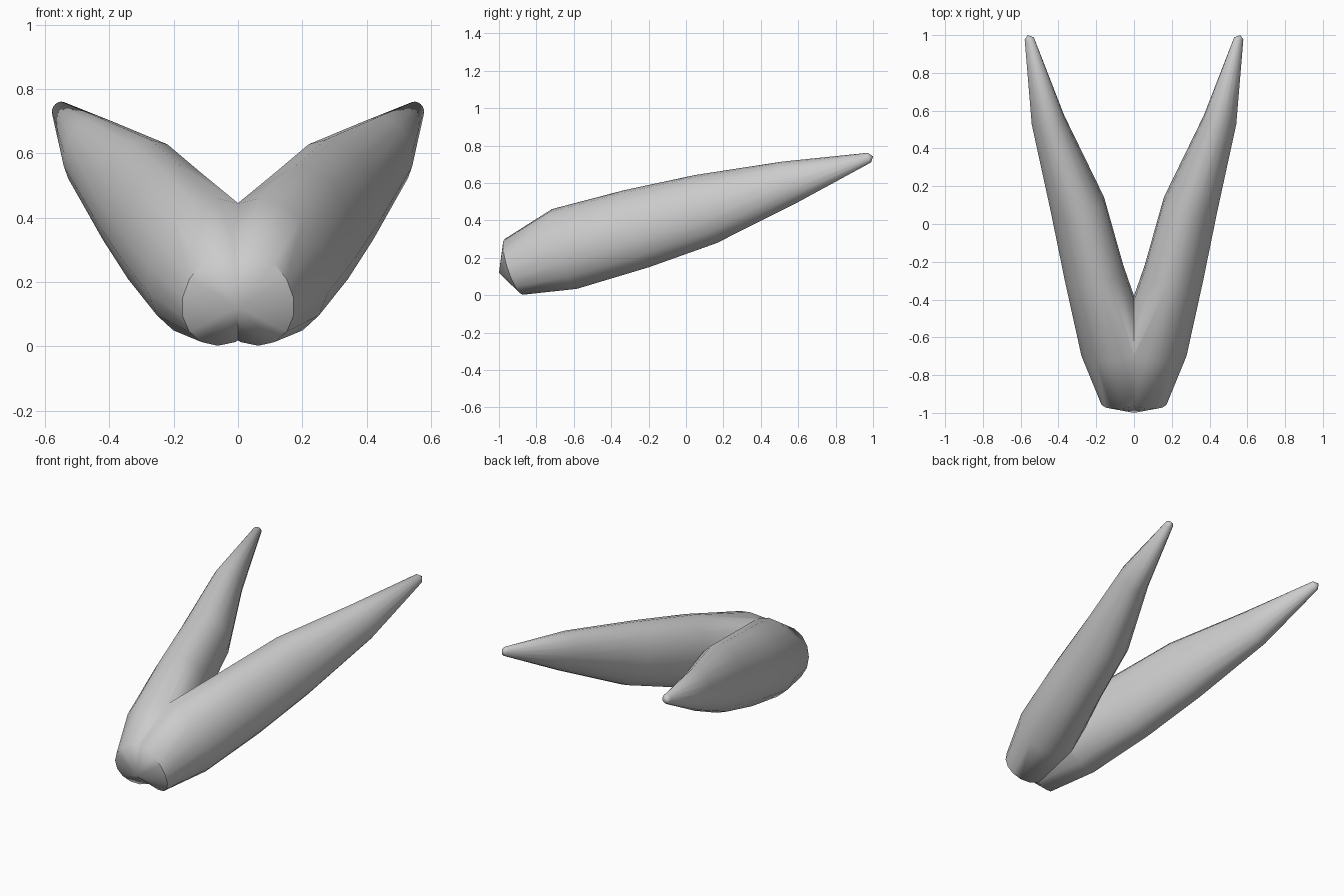
import bpy, bmesh, math
from mathutils import Vector

if "Cube" in bpy.data.objects:
    bpy.data.objects.remove(bpy.data.objects["Cube"])

SIDES = 16
# ring centre (x, y, z), half width in x, half height in z
RINGS = [
    (0.035, -0.92, 0.152, 0.14, 0.15),
    (0.10, -0.65, 0.247, 0.182, 0.213),
    (0.21, -0.265, 0.355, 0.158, 0.206),
    (0.30, 0.105, 0.46, 0.144, 0.182),
    (0.455, 0.55, 0.602, 0.088, 0.112),
    (0.554, 0.98, 0.735, 0.025, 0.026),
]
LEAN = -0.2  # rings lean: top inward, bottom outward

# lobe: tilted elliptical rings joined along the spine
bm = bmesh.new()
loops = []
for cx, cy, cz, hx, hz in RINGS:
    loop = []
    for i in range(SIDES):
        a = 2 * math.pi * i / SIDES
        dx = hx * (math.cos(a) * math.sqrt(1 - LEAN ** 2) + LEAN * math.sin(a))
        dz = hz * math.sin(a)
        dy = -0.27 * dx - 0.36 * dz
        loop.append(bm.verts.new((cx + dx, cy + dy, cz + dz)))
    loops.append(loop)
for a, b in zip(loops, loops[1:]):
    for i in range(SIDES):
        j = (i + 1) % SIDES
        bm.faces.new((a[i], a[j], b[j], b[i]))

# blunt root and rounded tip
for loop, pole in ((loops[0], (0.0, -1.0, 0.12)), (loops[-1], (0.562, 1.0, 0.742))):
    p = bm.verts.new(pole)
    for i in range(SIDES):
        bm.faces.new((loop[i], loop[(i + 1) % SIDES], p))

# trim at the centre line
bmesh.ops.bisect_plane(bm, geom=bm.verts[:] + bm.edges[:] + bm.faces[:], dist=1e-4,
                       plane_co=Vector((0, 0, 0)), plane_no=Vector((1, 0, 0)),
                       clear_inner=True)
bmesh.ops.recalc_face_normals(bm, faces=bm.faces[:])
if sum(f.normal.dot(f.calc_center_median() - Vector((0.2, 0, 0.4))) for f in bm.faces) < 0:
    bmesh.ops.reverse_faces(bm, faces=bm.faces[:])
mesh = bpy.data.meshes.new("forked_lobes")
bm.to_mesh(mesh)
bm.free()
obj = bpy.data.objects.new("forked_lobes", mesh)
bpy.context.collection.objects.link(obj)

# mirrored lobe
mod = obj.modifiers.new("mirror", 'MIRROR')
mod.use_axis = (True, False, False)
mod.merge_threshold = 0.001

bpy.context.view_layer.objects.active = obj
obj.select_set(True)
bpy.ops.object.modifier_apply(modifier="mirror")
bpy.ops.object.shade_smooth_by_angle(angle=math.radians(50))
